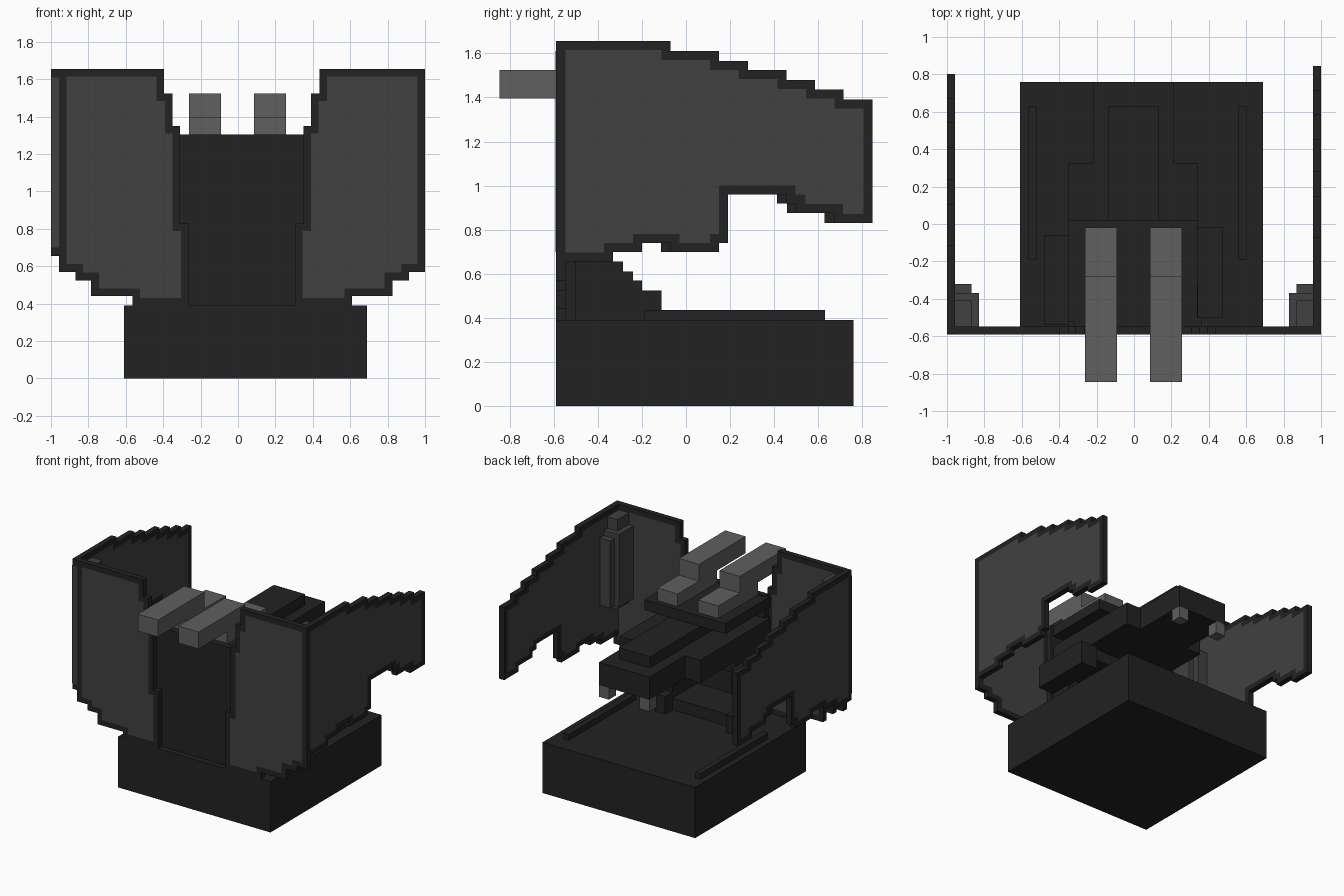
import bpy, bmesh
from mathutils import Vector

old = bpy.data.objects.get("Cube")
if old:
    bpy.data.objects.remove(old)


def material(name, v):
    m = bpy.data.materials.new(name)
    m.use_nodes = True
    m.diffuse_color = (v, v, v, 1)
    m.node_tree.nodes["Principled BSDF"].inputs["Base Color"].default_value = (v, v, v, 1)
    return m


DARK = material("dark_steel", 0.016)
PANEL = material("panel_grey", 0.052)
GUN = material("barrel_grey", 0.115)
T = 0.043  # plate thickness and frame width


def finish(bm, name, mats):
    bmesh.ops.recalc_face_normals(bm, faces=bm.faces)
    me = bpy.data.meshes.new(name)
    bm.to_mesh(me)
    bm.free()
    for m in mats:
        me.materials.append(m)
    ob = bpy.data.objects.new(name, me)
    bpy.context.collection.objects.link(ob)
    return ob


def box(name, mat, x, y, z):
    """Box from (min, max) ranges."""
    bm = bmesh.new()
    bmesh.ops.create_cube(bm, size=1)
    for v in bm.verts:
        v.co = Vector([(r[0] + r[1]) / 2 + c * (r[1] - r[0]) for r, c in zip((x, y, z), v.co)])
    return finish(bm, name, [mat])


def steps(start, moves):
    """Stepped outline: alternate horizontal and vertical moves to absolute values."""
    pts = [start]
    for i, m in enumerate(moves):
        a, b = pts[-1]
        pts.append((m, b) if i % 2 == 0 else (a, m))
    return pts


def slab(name, pts, axis, lo, hi, framed=True):
    """Extrude an outline along an axis; framed slabs get a grey panel on both faces."""
    bm = bmesh.new()

    def place(a, b, d):
        return (d, a, b) if axis == 0 else (a, d, b)
    face = bm.faces.new([bm.verts.new(place(a, b, lo)) for a, b in pts])
    ret = bmesh.ops.extrude_face_region(bm, geom=[face])
    shift = Vector(place(0, 0, hi - lo))
    bmesh.ops.translate(bm, verts=[g for g in ret["geom"] if isinstance(g, bmesh.types.BMVert)], vec=shift)
    bmesh.ops.recalc_face_normals(bm, faces=bm.faces)
    if framed:
        bm.normal_update()
        caps = [f for f in bm.faces if abs(f.normal[axis]) > 0.9]
        for f in caps:
            bmesh.ops.inset_region(bm, faces=[f], thickness=T * 0.95, use_even_offset=True)
            f.material_index = 1
    return finish(bm, name, [DARK, PANEL])


# Base block and the low rails on it
box("base", DARK, (-.61, .69), (-.59, .76), (0, .39))
box("right_base_rail", DARK, (-.565, -.52), (-.19, .63), (.38, .435))
box("left_base_rail", DARK, (.56, .605), (-.19, .63), (.38, .435))

# Front shields
slab("left_front_shield",
     steps((1, 1.655), [.435, 1.525, .39, 1.35, .35, .83, .305, .39,
                        .61, .44, .825, .525, .915, .57, 1]), 1, -.59, -.59 + T)
slab("right_front_shield",
     steps((-.957, 1.655), [-.395, 1.525, -.35, 1.35, -.31, .83, -.265, .39,
                            -.565, .44, -.785, .525, -.87, .57, -.957]), 1, -.59, -.59 + T)
box("right_corner_strip", PANEL, (-.998, -.957), (-.592, -.586), (.7, 1.61))

# Side shields; the right one sits one step further forward
for side, x0, front, dy in (("left", 1 - T, -.59, 0), ("right", -1, -.588, -T)):
    outline = steps((front, 1.655),
                    [-.07, 1.61, .15, 1.565, .28, 1.525, .455, 1.48, .585, 1.435, .715, 1.39,
                     .845, .83, .67, .875, .5, .92, .455, .96, .19, .74, .15, .7,
                     -.07, .74, -.2, .7, -.33, .655, front])
    outline = [(a if a == front else a + dy, b) for a, b in outline]
    slab(side + "_side_shield", outline, 0, x0, x0 + T)

# Stepped posts in the inner corners
for side, s in (("left", 1), ("right", -1)):
    for i, (inner, back, low, top) in enumerate(((.87, -.32, .96, 1.48), (.83, -.37, .96, 1.52),
                                                 (.87, -.41, .92, 1.61))):
        xs = sorted((s * inner, s * .957))
        box(f"{side}_corner_post_{i + 1}", PANEL, xs, (-.547, back), (low, top))

# Centre plate between the shields
slab("centre_plate", [(-.32, .39), (.36, .39), (.36, 1.305), (-.32, 1.305)], 1, -.547, -.5, False)

# Stepped mount cheeks and floor
cheek = steps((-.547, .39), [-.11, .525, -.2, .57, -.24, .61, -.285, .655, -.33, .96, -.547])
for name, x0 in (("right_mount_cheek", -.35), ("left_mount_cheek", .255)):
    slab(name, cheek, 0, x0, x0 + 2 * T, False)
box("mount_floor", DARK, (-.27, .26), (-.52, -.2), (.38, .48))

# Gun housing
box("housing_top", DARK, (-.35, .34), (-.52, .02), (1.22, 1.3))
box("housing_core", DARK, (-.135, .13), (-.52, .63), (1.12, 1.22))
box("housing_wide", DARK, (-.35, .34), (-.52, .325), (.96, 1.135))
box("housing_tail", DARK, (-.22, .21), (.3, .76), (.96, 1.135))
box("housing_belly", DARK, (-.35, .34), (-.52, -.1), (.87, .97))
box("right_side_box", DARK, (-.48, -.34), (-.54, -.06), (.74, .92))
box("left_side_box", DARK, (.33, .475), (-.5, -.02), (.74, .92))

# Tail feet
for name, x0 in (("right_tail_foot", -.22), ("left_tail_foot", .125)):
    box(name, GUN, (x0, x0 + .085), (.675, .76), (.87, .965))

# Twin barrels with a lower breech step
for name, x0 in (("right_barrel", -.262), ("left_barrel", .085)):
    box(name, GUN, (x0, x0 + .172), (-.845, -.28), (1.395, 1.525))
    box(name + "_breech", GUN, (x0, x0 + .172), (-.5, -.02), (1.295, 1.397))
